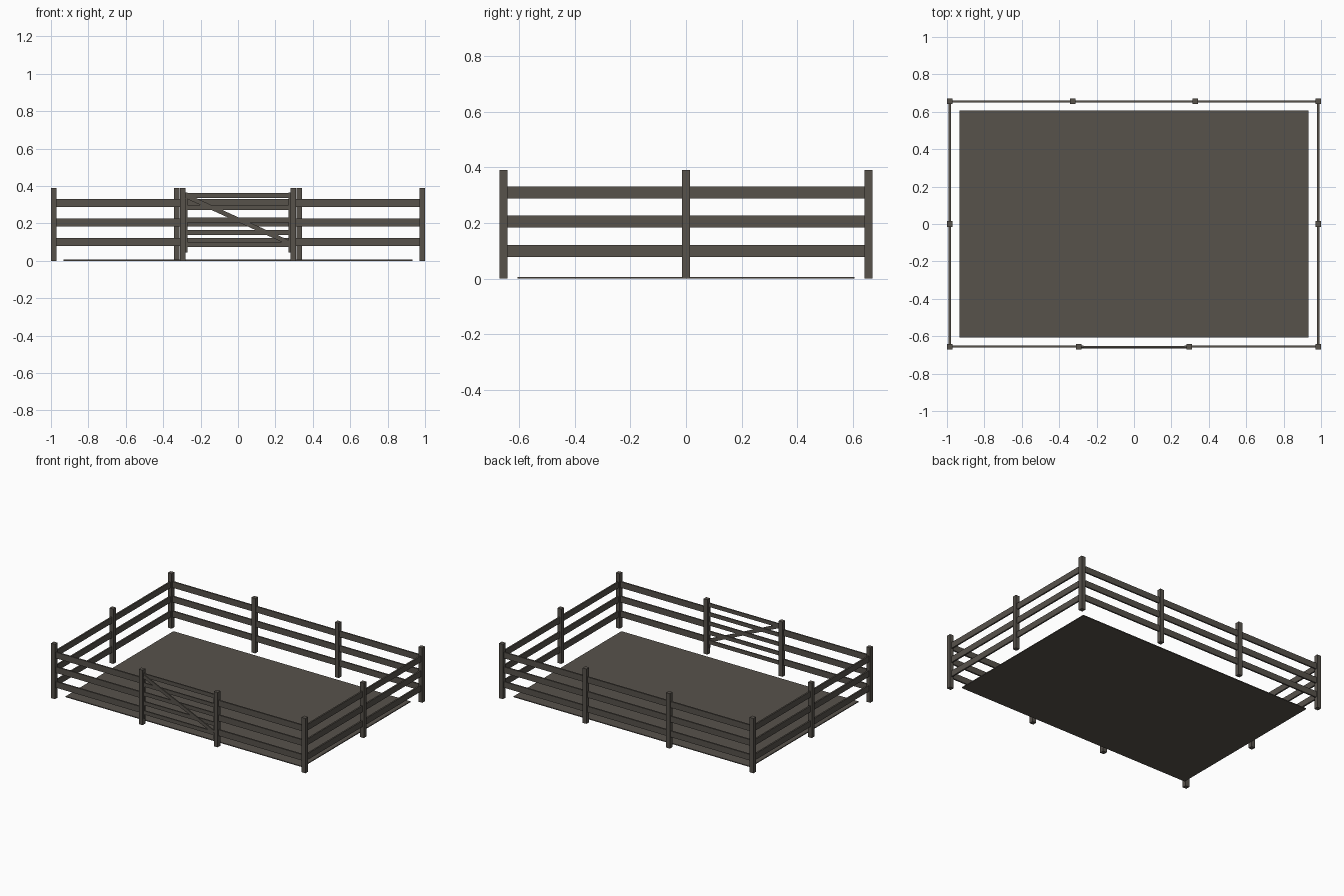
import bpy, math

if "Cube" in bpy.data.objects:
    bpy.data.objects.remove(bpy.data.objects["Cube"])

mat = bpy.data.materials.new("weathered grey brown")
mat.diffuse_color = (0.095, 0.084, 0.071, 1)
mat.use_nodes = True
mat.node_tree.nodes["Principled BSDF"].inputs["Base Color"].default_value = mat.diffuse_color


def box(name, centre, size, tilt=0.0):
    """Axis-aligned box, optionally tilted about y."""
    bpy.ops.mesh.primitive_cube_add(size=1, location=centre)
    ob = bpy.context.object
    ob.name = name
    ob.scale = size
    ob.rotation_euler = (0, tilt, 0)
    ob.data.materials.append(mat)
    return ob


X, Y = 0.985, 0.656           # post centre lines
POST_W, POST_H = 0.03, 0.39
RAIL_H, RAIL_T = 0.043, 0.011
GATE_X = 0.295

# Floor slab
box("floor", (0, 0, 0.003), (1.864, 1.212, 0.006))

# Posts: corners, side middles, back pair, gate pair
posts = [(sx * X, y) for sx in (-1, 1) for y in (-Y, 0, Y)]
posts += [(s * 0.328, Y) for s in (-1, 1)]
posts += [(s * GATE_X, -Y) for s in (-1, 1)]
for x, y in posts:
    box("fence_post", (x, y, POST_H / 2), (POST_W, POST_W, POST_H))

# Fence rails, three high, running between post centres
for z in (0.1, 0.205, 0.309):
    box("back_rail", (0, Y, z), (2 * X, RAIL_T, RAIL_H))
    for s in (-1, 1):
        box("side_rail", (s * X, 0, z), (RAIL_T, 2 * Y, RAIL_H))
        box("front_rail", (s * (X + GATE_X) / 2, -Y, z),
            (X - GATE_X, RAIL_T, RAIL_H))

# Gate: five slats, two stiles and a diagonal brace
for i in range(5):
    box("gate_slat", (0, -Y, 0.086 + i * 0.066), (0.56, 0.009, 0.027))
for s in (-1, 1):
    box("gate_stile", (s * 0.281, -Y, 0.205), (0.02, 0.011, 0.32))
dx, dz = 0.55, -0.25
box("gate_brace", (0, -Y - 0.005, 0.22), (math.hypot(dx, dz), 0.008, 0.024),
    -math.atan2(dz, dx))
